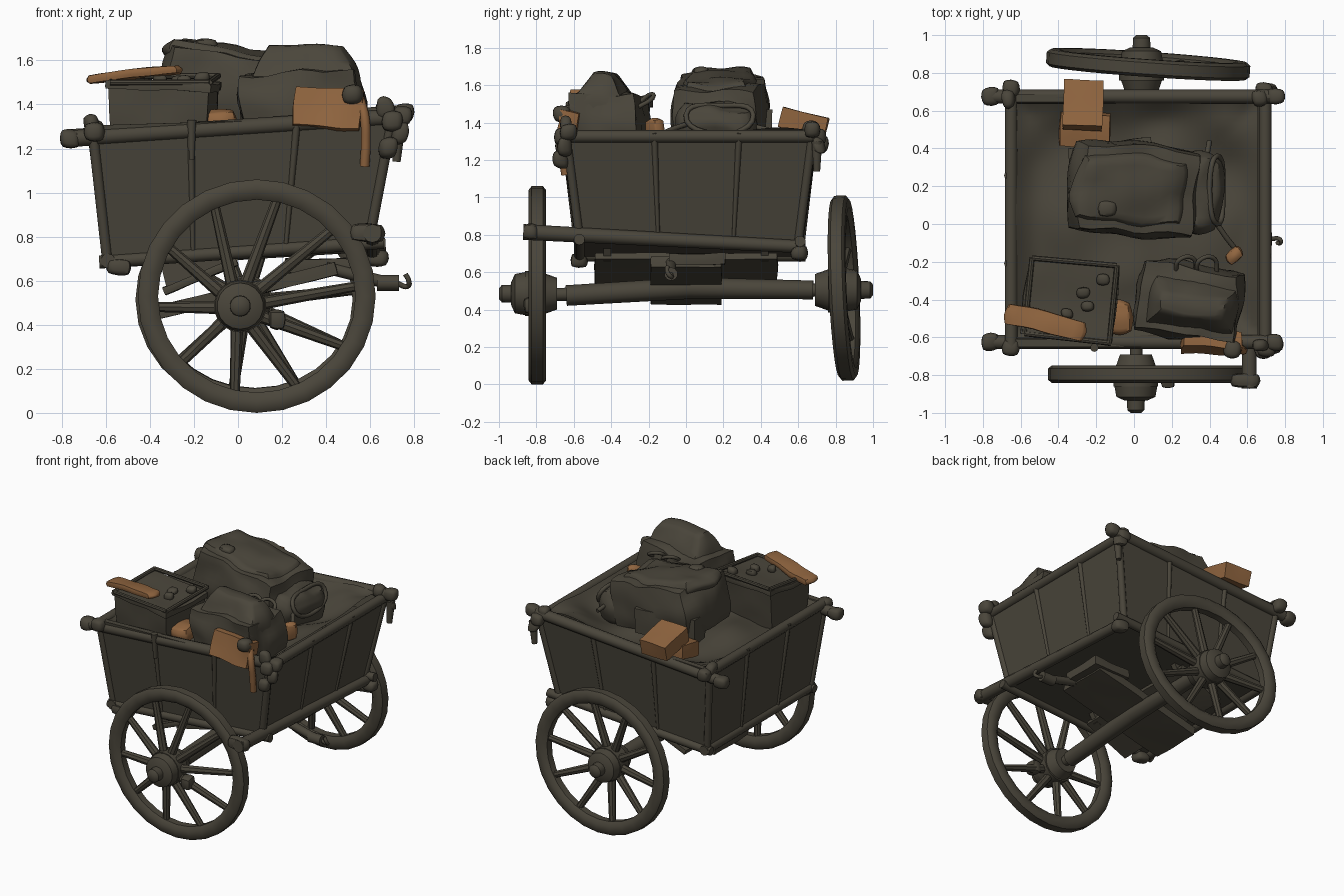
import bpy, bmesh, math, random
from mathutils import Vector, Matrix, noise

if "Cube" in bpy.data.objects:
    bpy.data.objects.remove(bpy.data.objects["Cube"])

random.seed(4)


def material(name, rgb):
    m = bpy.data.materials.new(name)
    m.diffuse_color = (*rgb, 1)
    m.use_nodes = True
    m.node_tree.nodes["Principled BSDF"].inputs["Base Color"].default_value = m.diffuse_color
    return m


WOOD = material("dark olive wood", (0.068, 0.060, 0.043))
TAN = material("orange brown leather", (0.28, 0.130, 0.050))


def finish(name, bm, mat=WOOD, angle=40):
    bmesh.ops.recalc_face_normals(bm, faces=bm.faces)
    me = bpy.data.meshes.new(name)
    bm.to_mesh(me)
    bm.free()
    ob = bpy.data.objects.new(name, me)
    bpy.context.collection.objects.link(ob)
    me.materials.append(mat)
    bpy.ops.object.select_all(action='DESELECT')
    ob.select_set(True)
    bpy.context.view_layer.objects.active = ob
    bpy.ops.object.shade_smooth_by_angle(angle=math.radians(angle))
    return ob


def add_rod(bm, a, b, r1, r2=None, seg=10):
    a, b = Vector(a), Vector(b)
    d = b - a
    mat = Matrix.Translation((a + b) / 2) @ d.to_track_quat('Z', 'Y').to_matrix().to_4x4()
    bmesh.ops.create_cone(bm, cap_ends=True, segments=seg, radius1=r1,
                          radius2=r1 if r2 is None else r2, depth=d.length, matrix=mat)


def rod(name, a, b, r, r2=None, mat=WOOD, seg=10):
    bm = bmesh.new()
    add_rod(bm, a, b, r, r2, seg)
    return finish(name, bm, mat)


def soft_box(name, loc, size, rot=(0, 0, 0), mat=WOOD, puff=0.3, rough=0.02, cuts=7, taper=(0, 0)):
    """Box pulled toward an ellipsoid, tapered toward its top, then crumpled."""
    bm = bmesh.new()
    bmesh.ops.create_cube(bm, size=2)
    bmesh.ops.subdivide_edges(bm, edges=bm.edges[:], cuts=cuts, use_grid_fill=True)
    turn = Matrix.Identity(3)
    for axis, a in zip('XYZ', rot):
        turn = Matrix.Rotation(math.radians(a), 3, axis) @ turn
    for v in bm.verts:
        p = v.co.lerp(v.co.normalized() * 1.15, puff)
        p.x *= 1 - taper[0] * (v.co.z + 1) / 2
        p.y *= 1 - taper[1] * (v.co.z + 1) / 2
        p = Vector(p[i] * size[i] / 2 for i in range(3))
        p = turn @ p + Vector(loc)
        v.co = p + noise.noise_vector(p * 6) * rough
    return finish(name, bm, mat, 50)


def pipe(name, pts, r, mat=WOOD, cyclic=False):
    cu = bpy.data.curves.new(name, 'CURVE')
    cu.dimensions = '3D'
    cu.bevel_depth, cu.bevel_resolution, cu.resolution_u = r, 2, 6
    cu.use_fill_caps = True
    sp = cu.splines.new('BEZIER')
    sp.bezier_points.add(len(pts) - 1)
    for bp, p in zip(sp.bezier_points, pts):
        bp.co = p
        bp.handle_left_type = bp.handle_right_type = 'AUTO'
    sp.use_cyclic_u = cyclic
    ob = bpy.data.objects.new(name, cu)
    bpy.context.collection.objects.link(ob)
    cu.materials.append(mat)


def body(u, v, w, inset=0.0):
    """Point on the flared, slightly tipped cart body; u, v, w run 0 to 1."""
    x0, x1 = -0.60 - 0.07 * w + inset, 0.60 + 0.11 * w - inset
    y0, y1 = -0.575 - 0.075 * w + inset, 0.61 + 0.075 * w - inset
    z0, z1 = 0.68 + 0.09 * u, 1.305 + 0.04 * u
    return Vector((x0 + (x1 - x0) * u, y0 + (y1 - y0) * v, z0 + (z1 - z0) * w))


# cart body: floor, flared walls and a narrow rim
bm = bmesh.new()
ring = [(0, 0), (1, 0), (1, 1), (0, 1)]
loops = [[bm.verts.new(body(u, v, w, i)) for u, v in ring] for w, i in ((0, 0), (1, 0), (1, 0.04), (0.8, 0.05))]
for lo, hi in zip(loops, loops[1:]):
    for i in range(4):
        j = (i + 1) % 4
        bm.faces.new((lo[i], lo[j], hi[j], hi[i]))
bm.faces.new(loops[0])
finish("cart_body", bm, angle=20)

# cloth covered load, draped up to the rim on all sides
bm = bmesh.new()
bmesh.ops.create_grid(bm, x_segments=36, y_segments=36, size=0.5)
for v in bm.verts:
    u, t = v.co.x + 0.5, v.co.y + 0.5
    p = body(u, t, 0.84, 0.035)
    edge = min(u, 1 - u, t, 1 - t)
    mound = 0.06 * math.exp(-((p.x - 0.5) ** 2 + (p.y - 0.5) ** 2) / 0.03)
    mound += 0.05 * math.exp(-((p.x + 0.35) ** 2 + (p.y - 0.05) ** 2) / 0.03)
    p.z += 0.095 * math.exp(-edge * 12) + 0.06 * noise.noise(p * 3.2) * min(1, edge * 12) + mound
    v.co = p
finish("load_cloth", bm, angle=80)

# top rails with knobbed ends
rails = [((-0.76, -0.625, 1.245), (0.74, -0.625, 1.345), 0.038),
         ((-0.76, 0.675, 1.25), (0.75, 0.675, 1.36), 0.038),
         ((-0.65, -0.65, 1.285), (-0.65, 0.71, 1.285), 0.034),
         ((0.695, -0.66, 1.325), (0.695, 0.71, 1.325), 0.034)]
for a, b, r in rails:
    rod("top_rail", a, b, r)
    for e in (a, b):
        soft_box("rail_knob", e, (0.085, 0.085, 0.085), puff=0.75, rough=0.015, cuts=3)
for x, y, z in ((0.66, -0.64, 1.385), (0.67, 0.67, 1.37), (-0.66, 0.66, 1.31), (0.73, -0.64, 1.27),
                (0.72, 0.71, 1.27), (0.68, -0.665, 1.21)):
    soft_box("corner_knot", (x, y, z), (0.075, 0.075, 0.085), puff=0.8, rough=0.03, cuts=3)

# bottom rails, the right one reaching past the body to the front
rod("right_bottom_rail", (0.61, -0.87, 0.815), (0.61, 0.63, 0.735), 0.042, 0.034)
rod("left_bottom_rail", (-0.59, -0.60, 0.69), (-0.59, 0.64, 0.69), 0.034)
rod("front_bottom_rail", (-0.63, -0.57, 0.685), (0.66, -0.57, 0.775), 0.03)
rod("back_bottom_rail", (-0.63, 0.61, 0.685), (0.67, 0.61, 0.765), 0.03)
soft_box("rail_end_knob", (0.59, -0.83, 0.815), (0.14, 0.075, 0.075), puff=0.6, cuts=3)
for x, y, z in ((-0.54, -0.57, 0.66), (0.63, 0.6, 0.70)):
    soft_box("bottom_knot", (x, y, z), (0.10, 0.08, 0.07), puff=0.7, cuts=3)

# corner posts and wall ribs
posts = [(0, 0), (1, 0), (0, 1), (1, 1)]
ribs = [(0.33, 0), (0.68, 0), (0.33, 1), (0.68, 1), (0, 0.33), (0, 0.68), (1, 0.36), (1, 0.70)]
for u, v in posts:
    rod("corner_post", body(u, v, 0.0, 0.008), body(u, v, 1.0, 0.008), 0.024)
for u, v in ribs:
    rod("wall_rib", body(u, v, 0.02), body(u, v, 1.0), 0.010, 0.018, seg=9)
rod("front_peg", (-0.21, -0.645, 1.15), (-0.21, -0.655, 1.33), 0.012, 0.022)
rod("right_peg", (0.72, 0.70, 1.14), (0.73, 0.70, 1.30), 0.018, 0.03)


def wheel(name, rim_c, hub_c, rx, rz, turn, out):
    """Spoked wheel with its axis along y; out is the outward side."""
    bm = bmesh.new()
    # chamfered rim section swept around the axis
    prof = [(-0.092, 0.025), (-0.065, 0.046), (-0.02, 0.046), (0, 0.03),
            (0, -0.03), (-0.02, -0.046), (-0.065, -0.046), (-0.092, -0.025)]
    n, rows = 28, []
    for k in range(n):
        a = 2 * math.pi * k / n
        rows.append([bm.verts.new(((rx + r) * math.cos(a), y, (rz + r) * math.sin(a))) for r, y in prof])
    for k in range(n):
        p, q = rows[k], rows[(k + 1) % n]
        for i in range(8):
            j = (i + 1) % 8
            bm.faces.new((p[i], p[j], q[j], q[i]))
    bm.transform(Matrix.Translation(rim_c) @ turn.to_4x4())
    finish(name + "_rim", bm, angle=50)
    # tapered spokes
    bm = bmesh.new()
    for k in range(10):
        a = math.radians(78 + 36 * k)
        c, s = math.cos(a), math.sin(a)
        end = Vector(rim_c) + turn @ Vector(((rx - 0.06) * c, 0, (rz - 0.06) * s))
        start = Vector(hub_c) + turn @ Vector((0.07 * c, 0, 0.07 * s))
        add_rod(bm, start, end, 0.030, 0.022, 8)
    finish(name + "_spokes", bm)
    # barrel hub with a rounded cap and a stub
    bm = bmesh.new()
    steps = ((-0.12, -0.05, 0.085, 0.11), (-0.05, 0.05, 0.12, 0.12), (0.05, 0.105, 0.115, 0.105),
             (0.105, 0.125, 0.105, 0.06), (0.12, 0.175, 0.048, 0.046), (0.175, 0.19, 0.046, 0.028))
    for y0, y1, r0, r1 in steps:
        add_rod(bm, Vector(hub_c) + Vector((0, out * y0, 0)), Vector(hub_c) + Vector((0, out * y1, 0)), r0, r1, 18)
    finish(name + "_hub", bm, angle=50)


wheel("front_wheel", (0.085, -0.795, 0.53), (0.01, -0.81, 0.485), 0.54, 0.53, Matrix.Identity(3), -1)
tilt = Matrix.Rotation(math.radians(-4), 3, 'Z') @ Matrix.Rotation(math.radians(2.5), 3, 'X')
wheel("back_wheel", (0.075, 0.845, 0.515), (0.04, 0.81, 0.505), 0.54, 0.495, tilt, 1)
soft_box("wheel_pin", (0.17, -0.83, 0.43), (0.07, 0.08, 0.08), puff=0.6, cuts=3)

# axle and undercarriage
rod("axle", (0.01, -0.64, 0.475), (0.02, 0.02, 0.515), 0.055, 0.058, seg=12)
rod("axle_back_half", (0.02, 0.02, 0.515), (0.04, 0.68, 0.505), 0.058, 0.05, seg=12)
rod("axle_pin", (0.01, -0.75, 0.48), (0.04, 0.76, 0.505), 0.035)
soft_box("under_plank", (0.04, 0, 0.555), (0.84, 0.38, 0.06), rot=(0, -14, 0), puff=0.02, rough=0.005)
soft_box("drawbar", (0.36, 0.06, 0.67), (0.30, 0.30, 0.06), puff=0.05, rough=0.01)
soft_box("cross_plank", (-0.17, 0, 0.62), (0.36, 0.98, 0.035), rot=(0, -22, 0), puff=0.02, rough=0.005)
for y in (-0.42, 0.42):
    bm = bmesh.new()
    sides = [[bm.verts.new((x, y + d, z)) for x, z in ((-0.36, 0.71), (0.02, 0.73), (-0.02, 0.66), (-0.32, 0.55))]
             for d in (-0.02, 0.02)]
    for s in sides:
        bm.faces.new(s)
    for i in range(4):
        j = (i + 1) % 4
        bm.faces.new((sides[0][i], sides[0][j], sides[1][j], sides[1][i]))
    finish("plank_bracket", bm)
rod("tow_bar", (0.40, -0.08, 0.66), (0.68, -0.08, 0.59), 0.028)
rod("tow_socket", (0.63, -0.08, 0.59), (0.73, -0.08, 0.59), 0.036)
pipe("tow_hook", [(0.72, -0.08, 0.59), (0.77, -0.08, 0.575), (0.775, -0.10, 0.60), (0.76, -0.1, 0.63)], 0.012)

# crate, wider at the top, with a rimmed lid
soft_box("crate", (-0.34, -0.41, 1.34), (0.43, 0.34, 0.30), rot=(0, 0, -7), puff=0.04, rough=0.01, taper=(-0.1, -0.14))
soft_box("crate_lid", (-0.34, -0.41, 1.485), (0.49, 0.41, 0.035), rot=(2, 2, -7), puff=0.02, rough=0.012)
lid = [(-0.54, -0.18, 1.53), (-0.09, -0.22, 1.53), (-0.13, -0.63, 1.50), (-0.58, -0.58, 1.50)]
for i in range(4):
    rod("lid_edge", lid[i], lid[(i + 1) % 4], 0.014, seg=8)
for x, y in ((-0.26, -0.36), (-0.24, -0.43), (-0.36, -0.47), (-0.17, -0.3)):
    soft_box("lid_stud", (x, y, 1.515), (0.06, 0.05, 0.05), puff=0.8, cuts=3)

# front sack gathered to a ridge, with loop handles
soft_box("front_sack", (0.29, -0.41, 1.40), (0.54, 0.39, 0.30), rot=(0, -2, -8), puff=0.25, rough=0.035)
soft_box("sack_top", (0.31, -0.43, 1.565), (0.52, 0.37, 0.21), rot=(0, 0, -8), puff=0.3, rough=0.03, taper=(0.3, 0.75))
for x in (0.27, 0.38):
    pipe("sack_loop", [(x - 0.05, -0.26, 1.50), (x - 0.03, -0.19, 1.55), (x + 0.04, -0.18, 1.53),
                       (x + 0.06, -0.26, 1.48)], 0.012)

# large tilted bale lying on a board
soft_box("bale", (0.0, 0.18, 1.46), (0.67, 0.48, 0.34), rot=(0, 9, -5), puff=0.36, rough=0.03, cuts=9)
soft_box("bale_flap", (-0.02, 0.18, 1.60), (0.60, 0.36, 0.12), rot=(0, 9, -5), puff=0.5, rough=0.03)
soft_box("bale_end", (0.34, 0.17, 1.37), (0.20, 0.40, 0.26), rot=(0, 10, -10), puff=0.6, rough=0.04)
soft_box("bale_board", (-0.12, 0.35, 1.38), (0.44, 0.16, 0.18), rot=(0, 0, 8), puff=0.03, rough=0.01)
soft_box("bale_knob", (-0.14, 0.08, 1.665), (0.08, 0.08, 0.06), puff=0.7, cuts=3)
pipe("bag_mouth", [(0.44, 0.0, 1.44), (0.47, 0.17, 1.34), (0.44, 0.36, 1.44), (0.40, 0.18, 1.49)], 0.014, cyclic=True)
pipe("bag_cord", [(0.40, 0.44, 1.36), (0.36, 0.15, 1.42), (0.46, -0.03, 1.38), (0.55, -0.15, 1.33)], 0.014)

# leather pieces
soft_box("leather_box", (-0.27, 0.63, 1.40), (0.21, 0.25, 0.11), rot=(-14, 0, -2), mat=TAN, puff=0.02, rough=0.006)
soft_box("leather_pad", (-0.26, 0.50, 1.31), (0.27, 0.18, 0.10), rot=(8, 0, -3), mat=TAN, puff=0.1, rough=0.01)
soft_box("leather_roll", (-0.47, -0.525, 1.535), (0.43, 0.11, 0.04), rot=(0, -6, -14), mat=TAN, puff=0.2, rough=0.015)
soft_box("leather_pouch", (-0.08, -0.49, 1.33), (0.13, 0.18, 0.09), mat=TAN, puff=0.6)
soft_box("leather_tongue", (0.53, -0.17, 1.36), (0.10, 0.06, 0.12), rot=(0, 0, 35), mat=TAN, puff=0.6)
soft_box("leather_flap", (0.41, -0.625, 1.375), (0.31, 0.10, 0.18), rot=(-12, 3, -4), mat=TAN, puff=0.08, rough=0.015)
pipe("leather_strap", [(0.555, -0.65, 1.42), (0.575, -0.67, 1.34), (0.58, -0.66, 1.22), (0.575, -0.645, 1.12)],
     0.022, TAN)
soft_box("strap_knot", (0.52, -0.66, 1.44), (0.08, 0.08, 0.07), puff=0.8, cuts=3)
